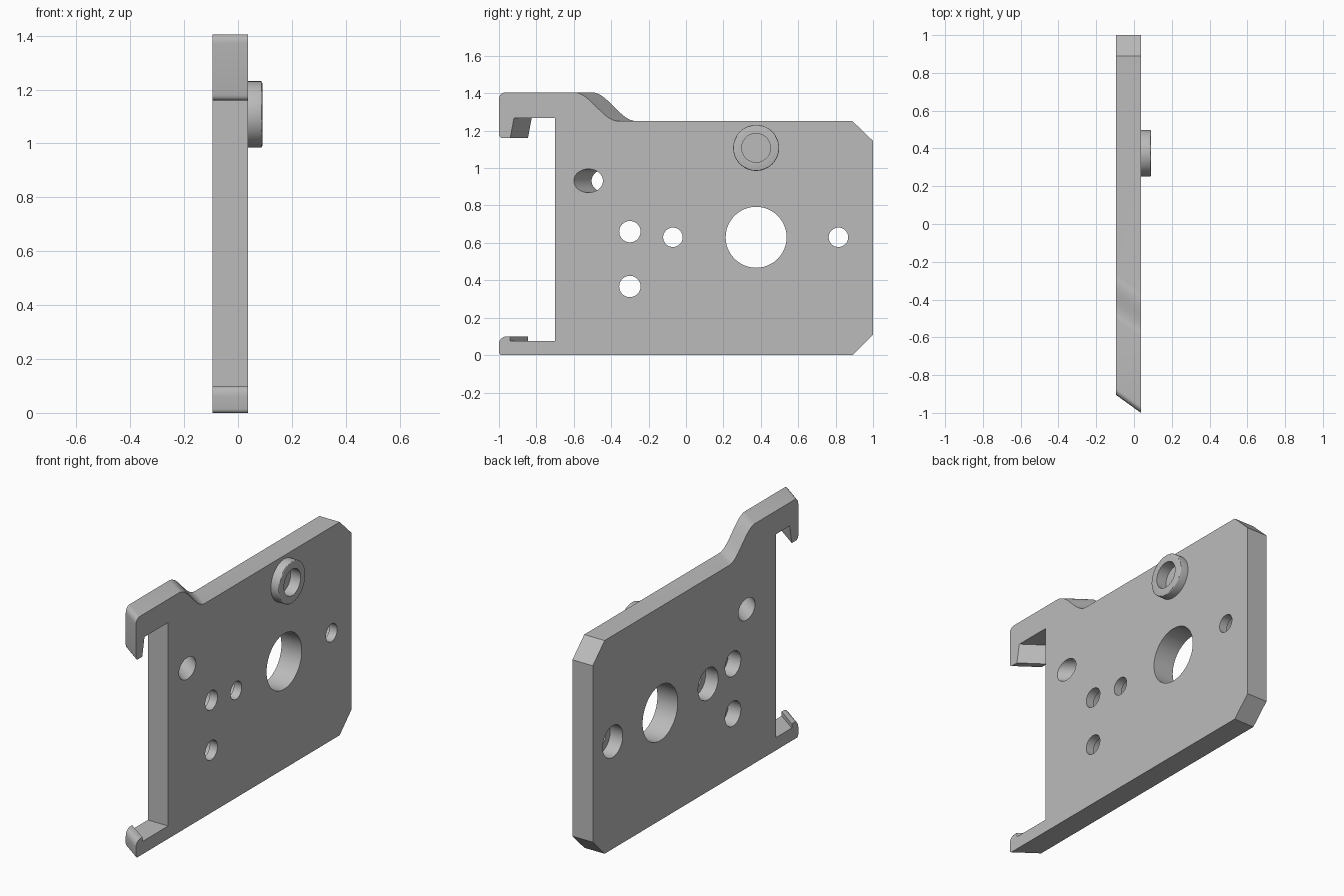
import bpy, bmesh
from math import sin, cos, pi, radians

if "Cube" in bpy.data.objects:
    bpy.data.objects.remove(bpy.data.objects["Cube"])

BACK, FACE = -0.095, 0.037      # the two broad sides of the plate along x
SLANT = 0.095                   # y shift of slanted features across the thickness

grey = bpy.data.materials.new("plain grey")
grey.use_nodes = True
grey.diffuse_color = (0.5, 0.5, 0.5, 1)
grey.node_tree.nodes["Principled BSDF"].inputs["Base Color"].default_value = (0.5, 0.5, 0.5, 1)


def loft(name, far, near, x0, x1):
    """Solid between two matching (y, z) outlines at x0 and x1."""
    bm = bmesh.new()
    a = [bm.verts.new((x0, y, z)) for y, z in far]
    b = [bm.verts.new((x1, y, z)) for y, z in near]
    bm.faces.new(a)
    bm.faces.new(b[::-1])
    for i in range(len(a)):
        j = (i + 1) % len(a)
        bm.faces.new((a[i], b[i], b[j], a[j]))
    bmesh.ops.recalc_face_normals(bm, faces=bm.faces)
    mesh = bpy.data.meshes.new(name)
    bm.to_mesh(mesh)
    bm.free()
    obj = bpy.data.objects.new(name, mesh)
    bpy.context.collection.objects.link(obj)
    mesh.materials.append(grey)
    return obj


def ellipse(y, z, ry, rz, n=48):
    return [(y + ry * cos(2 * pi * i / n), z + rz * sin(2 * pi * i / n)) for i in range(n)]


def disc(name, y, z, r, x0, x1):
    ring = ellipse(y, z, r, r)
    return loft(name, ring, ring, x0, x1)


def corner(y, z, r, start):
    """Quarter round, clockwise from the start angle, about (y, z)."""
    return [(y + r * cos(radians(start - 15 * i)), z + r * sin(radians(start - 15 * i)))
            for i in range(7)]


def cut(obj, cutter):
    mod = obj.modifiers.new("cut", 'BOOLEAN')
    mod.operation, mod.solver, mod.object = 'DIFFERENCE', 'EXACT', cutter
    apply(obj, mod)
    bpy.data.objects.remove(cutter)


def apply(obj, mod):
    bpy.context.view_layer.objects.active = obj
    bpy.ops.object.modifier_apply(modifier=mod.name)


# Plate outline: slanted runs shift in y on the far side, straight runs do not
upper_hook = ([(-0.92, 1.268), (-0.94, 1.16)] + corner(-0.98, 1.18, 0.02, 270)
              + corner(-0.965, 1.37, 0.035, 180)[:-1] + [(-0.965, 1.405)])
shoulder = [(-0.6 + 0.24 * i / 20, 1.328 + 0.077 * cos(pi * i / 20)) for i in range(21)]
back_end = [(0.89, 1.251), (1, 1.145), (1, 0.11), (0.89, 0)]
lower_hook = (corner(-0.985, 0.015, 0.015, 270) + corner(-0.96, 0.06, 0.04, 180)
              + [(-0.94, 0.1), (-0.94, 0.075)])
runs = [([(-0.7, 1.268)], 0), (upper_hook, SLANT), (shoulder, SLANT),
        (back_end, 0), (lower_hook, SLANT), ([(-0.7, 0.075)], 0)]
near = [p for pts, s in runs for p in pts]
far = [(y + s, z) for pts, s in runs for y, z in pts]
plate = loft("plate", far, near, BACK, FACE)

# Through holes with wider recesses on the far side: y, z, radius, recess radius
for y, z, r, recess in [(0.375, 0.63, 0.163, 0), (-0.07, 0.63, 0.052, 0.093),
                        (0.815, 0.63, 0.052, 0.093), (-0.3, 0.66, 0.057, 0.073),
                        (-0.3, 0.367, 0.057, 0.073)]:
    cut(plate, disc("hole_cutter", y, z, r, BACK - 0.1, FACE + 0.1))
    if recess:
        cut(plate, disc("recess_cutter", y, z, recess, BACK - 0.1, FACE - 0.05))

# Slanted hole, extended past both sides along its axis
extra = 0.05
step = SLANT * extra / (FACE - BACK)
cut(plate, loft("slanted_cutter",
                ellipse(-0.522 + SLANT + step, 0.932, 0.078, 0.063),
                ellipse(-0.522 - step, 0.932, 0.078, 0.063),
                BACK - extra, FACE + extra))

# Round boss with softened outer rim and a blind bore
boss = disc("boss", 0.375, 1.108, 0.123, FACE - 0.01, 0.09)
bm = bmesh.new()
bm.from_mesh(boss.data)
rim = [e for e in bm.edges if all(v.co.x > 0.08 for v in e.verts)]
bmesh.ops.bevel(bm, geom=rim, offset=0.006, segments=3, affect='EDGES', profile=0.5)
bm.to_mesh(boss.data)
bm.free()
join = plate.modifiers.new("join", 'BOOLEAN')
join.operation, join.solver, join.object = 'UNION', 'EXACT', boss
apply(plate, join)
bpy.data.objects.remove(boss)
cut(plate, disc("bore_cutter", 0.375, 1.108, 0.077, FACE - 0.012, 0.2))

# Smooth curved walls, crisp edges
bpy.ops.object.select_all(action='DESELECT')
plate.select_set(True)
bpy.context.view_layer.objects.active = plate
bpy.ops.object.shade_smooth_by_angle(angle=radians(30))
